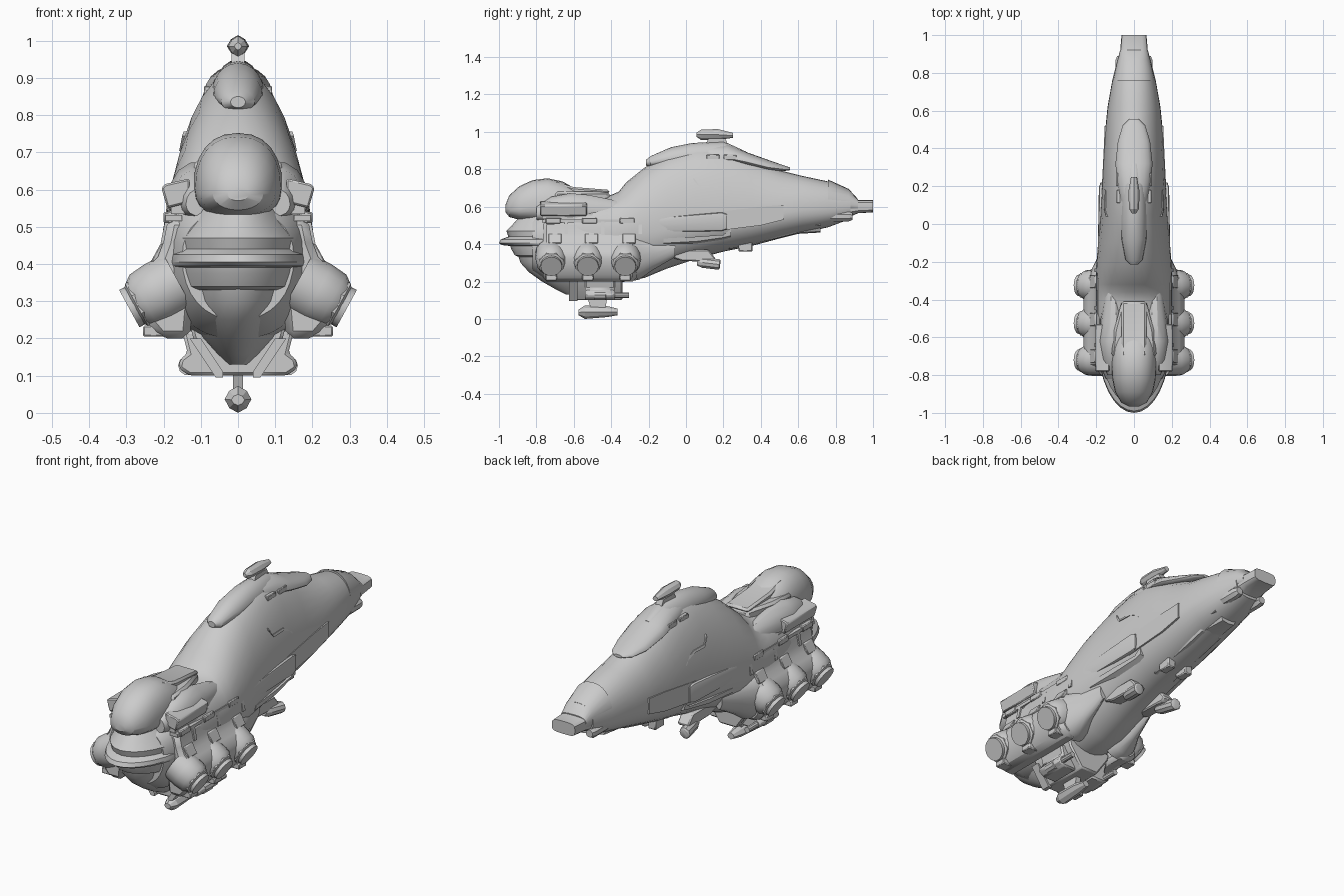
import bpy, bmesh, math
from mathutils import Vector


def make(name, rings, mirror=False, angle=32, bevel=0):
    """Skin a row of equal-length point rings, cap both ends."""
    bm = bmesh.new()
    vs = [[bm.verts.new(p) for p in r] for r in rings]
    n = len(vs[0])
    for a, b in zip(vs, vs[1:]):
        for i in range(n):
            bm.faces.new((a[i], a[(i + 1) % n], b[(i + 1) % n], b[i]))
    bm.faces.new(vs[0])
    bm.faces.new(vs[-1])
    bmesh.ops.recalc_face_normals(bm, faces=bm.faces)
    me = bpy.data.meshes.new(name)
    bm.to_mesh(me)
    bm.free()
    me.shade_smooth()
    me.set_sharp_from_angle(angle=math.radians(angle))
    ob = bpy.data.objects.new(name, me)
    bpy.context.collection.objects.link(ob)
    if mirror:
        ob.modifiers.new("mirror", 'MIRROR').use_mirror_merge = False
    if bevel:
        ob.modifiers.new("bevel", 'BEVEL').width = bevel
    return ob


def power(v, e):
    return math.copysign(abs(v) ** (2 / e), v)


def loft(name, stations, n=24, cx=0, **kw):
    """Stations along y: (y, z bottom, z top, z widest, half width, roundness)."""
    rings = []
    for y, zb, zt, zw, w, e in stations:
        ring = []
        for i in range(n):
            t = 2 * math.pi * i / n
            c, s = math.cos(t), math.sin(t)
            h = zt - zw if s > 0 else zw - zb
            ring.append((cx + w * power(c, e), y, zw + h * power(s, e)))
        rings.append(ring)
    return make(name, rings, **kw)


def stack(name, levels, cy, n=32, **kw):
    """Elliptical layers along z: (z, half width, front y)."""
    return make(name, [[(w * math.cos(2 * math.pi * i / n),
                         cy + (cy - yf) * math.sin(2 * math.pi * i / n), z)
                        for i in range(n)] for z, w, yf in levels], **kw)


def prism(name, pts, a, b, axis='y', **kw):
    """Extrude an (x,z) outline along y, or a (y,z) outline along x, or (x,y) along z."""
    f = {'y': lambda p, d: (p[0], d, p[1]), 'x': lambda p, d: (d, p[0], p[1]),
         'z': lambda p, d: (p[0], p[1], d)}[axis]
    return make(name, [[f(p, d) for p in pts] for d in (a, b)], **kw)


def tube(name, origin, direction, steps, n=16, turn=0.0, **kw):
    """Lathe of (distance, radius) steps along a direction."""
    d = Vector(direction).normalized()
    u = Vector((0, 1, 0)) if abs(d.y) < 0.9 else Vector((1, 0, 0))
    v = d.cross(u)
    o = Vector(origin)
    return make(name, [[o + d * t + r * (u * math.cos(2 * math.pi * (i + turn) / n)
                                         + v * math.sin(2 * math.pi * (i + turn) / n))
                        for i in range(n)] for t, r in steps], **kw)


def box(name, x, y, z, **kw):
    return prism(name, [(x[0], z[0]), (x[1], z[0]), (x[1], z[1]), (x[0], z[1])], y[0], y[1], **kw)


# main hull
loft("main_hull", [
    (-.82, .25, .55, .42, .15, 2.2), (-.74, .20, .60, .42, .185, 2.5),
    (-.55, .19, .645, .43, .20, 2.6), (-.42, .19, .655, .44, .205, 2.3),
    (-.36, .195, .68, .45, .205, 2), (-.32, .20, .73, .45, .203, 2),
    (-.22, .22, .81, .46, .20, 2), (-.10, .27, .875, .48, .19, 1.95),
    (.05, .32, .92, .50, .178, 1.95), (.20, .36, .925, .52, .17, 1.95),
    (.35, .39, .86, .54, .162, 2), (.50, .43, .795, .56, .152, 2),
    (.62, .46, .765, .58, .14, 2.1), (.76, .49, .735, .59, .115, 2.2),
    (.88, .535, .685, .60, .085, 2.4)], n=32)

# tail: shell over the rear taper and the squared end
loft("tail_shell", [(.76, .58, .745, .61, .112, 2.2), (.87, .57, .695, .61, .086, 2.4),
                    (.92, .57, .64, .605, .074, 3)], n=24)
loft("tail_tip", [(.86, .54, .66, .60, .08, 3), (.92, .565, .635, .60, .073, 4),
                  (1.0, .57, .635, .602, .066, 4)], n=16)

# dorsal ridge and the overhanging shell behind it
loft("dorsal_ridge", [(-.215, .82, .85, .835, .02, 2), (-.19, .81, .87, .835, .045, 2),
                      (-.08, .82, .918, .85, .066, 2), (.03, .83, .94, .86, .07, 2),
                      (.20, .84, .95, .86, .065, 2), (.32, .83, .895, .85, .04, 2)], n=20)
loft("dorsal_shell", [(.12, .86, .93, .87, .07, 2), (.22, .85, .935, .86, .09, 2),
                      (.32, .82, .893, .84, .098, 2), (.44, .795, .85, .81, .085, 2),
                      (.52, .79, .822, .80, .06, 2), (.555, .795, .81, .80, .025, 2)], n=20)

# top sensor pod on its mast
loft("top_sensor", [(.055, .975, .995, .985, .01, 1.5), (.08, .957, 1.012, .985, .026, 1.5),
                    (.17, .957, 1.015, .985, .03, 1.5), (.25, .968, .995, .98, .016, 1.5)], n=8, angle=20)
prism("sensor_mast", [(.10, .92), (.23, .92), (.21, .965), (.12, .965)], -.018, .018, 'x')

# dorsal vents
for i, y in enumerate((.11, .20)):
    box(f"dorsal_vent_{i}", (.06, .092), (y, y + .07), (.85, .878), mirror=True, bevel=.003)

# head dome and the plated neck behind it
loft("head_dome", [(-.965, .57, .61, .59, .03, 2), (-.945, .545, .66, .59, .068, 2.1),
                   (-.89, .53, .71, .59, .10, 2.2), (-.82, .52, .742, .60, .115, 2.3),
                   (-.74, .52, .752, .60, .12, 2.3), (-.66, .52, .735, .60, .118, 2.3),
                   (-.58, .54, .69, .60, .105, 2.3)], n=24)
prism("neck_hood", [(-.12, -.70), (-.105, -.56), (-.065, -.41), (.065, -.41), (.105, -.56), (.12, -.70)],
      .55, .68, 'z', bevel=.012)
prism("hood_ridge", [(-.7, .64), (-.41, .67), (-.41, .69), (-.6, .705), (-.7, .735)], -.065, .065, 'x', bevel=.02)
loft("head_cheek", [(-.8, .53, .6, .56, .03, 2), (-.72, .51, .655, .57, .068, 2),
                    (-.62, .51, .675, .57, .08, 2), (-.52, .51, .665, .57, .068, 2),
                    (-.4, .53, .64, .57, .05, 2), (-.3, .53, .62, .57, .03, 2)], n=14, cx=.11, mirror=True)

# front collar with projecting rim, and chin
stack("front_collar", [(.33, .155, -.89), (.34, .172, -.915), (.375, .18, -.935), (.39, .182, -.94),
                       (.395, .19, -.985), (.405, .192, -1.0), (.425, .19, -.99), (.44, .175, -.95),
                       (.47, .178, -.96), (.49, .165, -.94), (.53, .135, -.905), (.57, .115, -.87)],
      -.62, angle=25)
stack("chin", [(.13, .03, -.64), (.16, .06, -.70), (.20, .095, -.77), (.25, .125, -.84), (.30, .148, -.885),
               (.345, .158, -.90)], -.56)

# engine block on each side, with lobes, nozzles and hatches
prism("engine_block", [(.13, .2), (.21, .2), (.24, .235), (.268, .32), (.262, .36), (.24, .395), (.215, .42),
                       (.20, .46), (.187, .525), (.1, .525)], -.765, -.265, mirror=True, bevel=.02)
out = (.88, 0, -.48)
for i, y in enumerate((-.72, -.525, -.325)):
    tube(f"engine_lobe_{i}", (.16, y, .352), out, [(0, .085), (.06, .085), (.105, .08), (.125, .066)], 16, mirror=True)
    tube(f"nozzle_collar_{i}", (.292, y, .28), out, [(-.06, .07), (-.022, .07), (-.016, .06)], 8, .5, mirror=True)
    tube(f"nozzle_{i}", (.292, y, .28), out, [(-.06, .057), (0, .057)], 20, mirror=True)
    box(f"nozzle_foot_{i}", (.2, .255), (y - .03, y + .03), (.205, .235), mirror=True, bevel=.004)
    # slanted hatch above the nozzle
    prism(f"engine_hatch_{i}", [(.19, .455), (.208, .455), (.235, .405), (.215, .40)], y - .015, y + .055,
          mirror=True, bevel=.003)
    prism(f"engine_rib_{i}", [(.17, .53), (.193, .53), (.208, .455), (.18, .455)], y + .07, y + .09, mirror=True)
    box(f"rail_clamp_{i}", (.165, .2), (y - .03, y + .05), (.51, .54), mirror=True, bevel=.004)
loft("engine_fairing", [(-.30, .2, .46, .33, .10, 2.4), (-.25, .21, .44, .34, .085, 2.2),
                        (-.18, .26, .43, .35, .05, 2), (-.06, .33, .42, .38, .02, 2)],
     n=16, cx=.145, mirror=True)
box("side_rail", (.15, .195), (-.77, -.26), (.515, .532), mirror=True)

# shoulder boxes beside the head
prism("shoulder_box", [(.13, .565), (.19, .55), (.206, .605), (.195, .615), (.13, .63)], -.78, -.53,
      mirror=True, bevel=.005)
box("shoulder_bracket", (.13, .18), (-.77, -.50), (.535, .56), mirror=True)

# long side armour: upper strake, belly strake and curved fin
loft("side_strake", [(-.28, .46, .53, .5, .02, 4), (.19, .47, .57, .52, .012, 4), (.22, .48, .56, .52, .004, 4)],
     n=12, cx=.174, mirror=True)
make("rear_strake", [[(x + dx, y, z) for dx, z in ((-.03, a), (0, a), (0, b), (-.03, b))]
                     for x, y, a, b in ((.172, .16, .47, .57), (.16, .40, .50, .60), (.155, .52, .53, .61))],
     mirror=True)
make("belly_strake", [[(x + dx, y, z) for dx, z in ((-.04, a), (-.004, a + .015), (0, b), (-.04, b))]
                      for x, y, a, b in ((.187, -.12, .39, .43), (.178, .06, .40, .44), (.163, .2, .42, .45),
                                         (.163, .24, .43, .48))], mirror=True)
make("side_fin", [[(x + dx, y, z + dz) for dx, dz in ((-.03, -.006), (.006, -.006), (.002, .006), (-.03, .006))]
                  for x, y, z in ((.144, .04, .75), (.152, .07, .71), (.149, .15, .71), (.148, .20, .69),
                                  (.152, .22, .67))], mirror=True)

# guns and pods under the tail
tube("tail_gun", (.07, .60, .548), (0, 1, 0), [(0, .018), (.03, .029), (.27, .029), (.29, .02)], 8, .5,
     mirror=True, angle=25)
loft("tail_pod", [(.48, .435, .5, .46, .05, 3), (.52, .435, .52, .475, .06, 3), (.60, .455, .525, .485, .06, 3),
                  (.72, .462, .52, .49, .045, 3)], n=8, angle=25)
box("tail_gun_mount", (.04, .085), (.62, .72), (.50, .56), mirror=True)
prism("belly_fairing", [(.22, .37), (.28, .385), (.46, .425), (.60, .46), (.60, .5), (.22, .5)], -.07, .07, 'x', bevel=.012)
box("belly_block", (.03, .075), (.28, .355), (.36, .42), mirror=True, bevel=.005)

# belly pods amidships
prism("belly_pod_arm", [(-.08, .33), (-.02, .31), (.14, .305), (.16, .32), (.12, .37), (-.08, .37)], .06, .125, 'x',
      mirror=True, bevel=.006)
tube("belly_pod", (.1, .06, .305), (.15, 1, -.12), [(0, .02), (.03, .03), (.12, .03), (.125, .022)], 10,
     mirror=True)

# keel, side turrets and lower gun pod
prism("keel", [(-.13, .24), (-.12, .2), (-.05, .1), (.05, .1), (.12, .2), (.13, .24)], -.61, -.34, bevel=.008)
prism("keel_brace", [(.10, .2), (.13, .2), (.06, .095), (.04, .095), (.04, .11)], -.625, -.58, mirror=True)
prism("turret_wedge", [(.07, .22), (.15, .22), (.135, .16), (.155, .145), (.16, .12), (.13, .1), (.05, .1)],
      -.54, -.38, mirror=True, bevel=.008)
tube("turret_barrel", (.135, -.49, .127), (0, 1, 0), [(0, .026), (.06, .026), (.065, .015), (.185, .015)], 10,
     mirror=True)
prism("gun_strut", [(-.53, .12), (-.42, .12), (-.43, .06), (-.51, .06)], -.014, .014, 'x')
loft("lower_gun", [(-.575, .02, .05, .035, .018, 1.6), (-.54, 0, .072, .037, .036, 1.6),
                   (-.42, .01, .068, .037, .034, 1.6), (-.365, .02, .055, .037, .02, 1.6)], n=8, angle=20)
